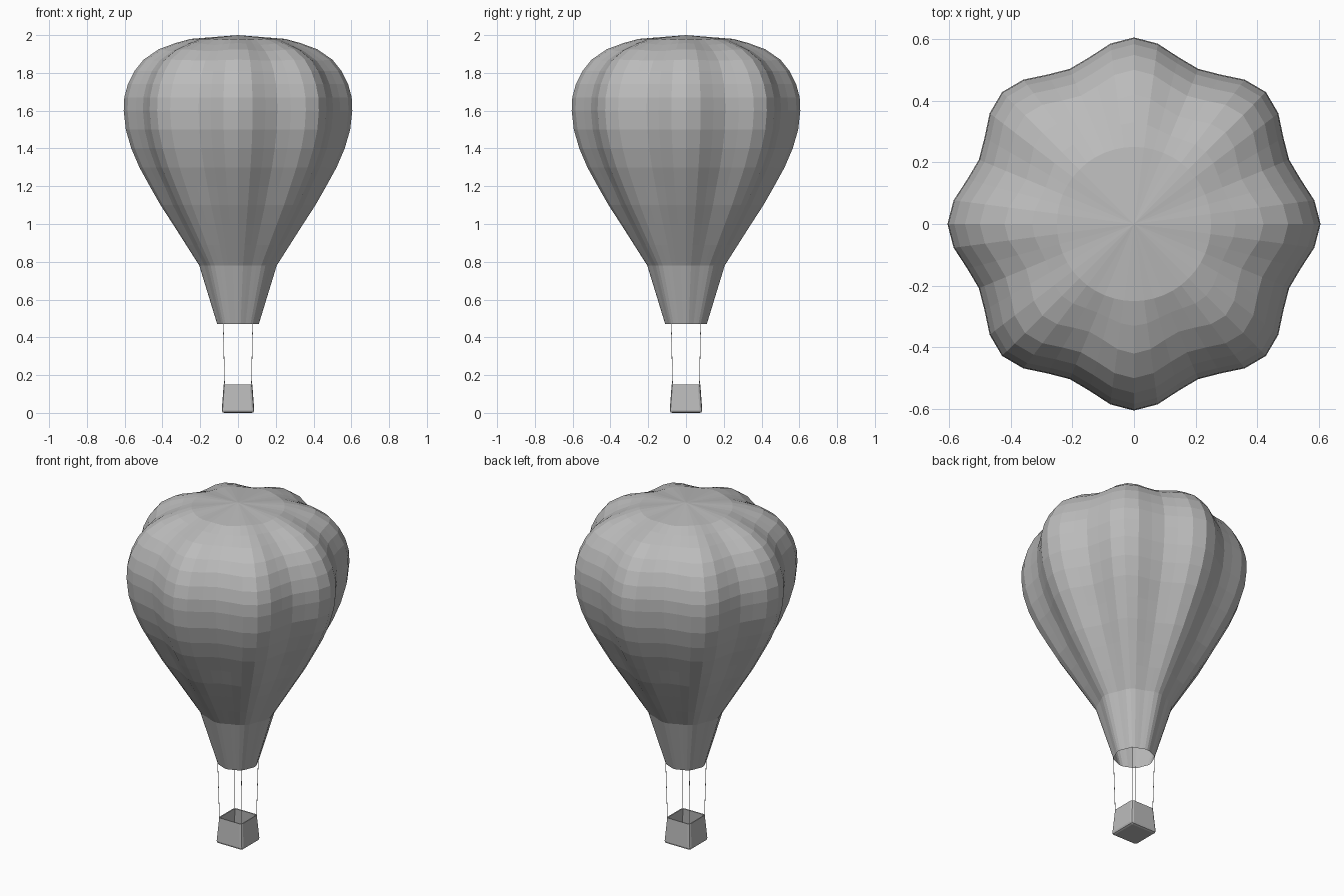
import bpy, bmesh
from math import cos, sin, pi
from mathutils import Vector

cube = bpy.data.objects.get("Cube")
if cube:
    bpy.data.objects.remove(cube, do_unlink=True)

grey = bpy.data.materials.new("plain grey")
grey.use_nodes = True
grey.diffuse_color = (0.5, 0.5, 0.5, 1)
grey.node_tree.nodes["Principled BSDF"].inputs["Base Color"].default_value = (0.5, 0.5, 0.5, 1)


def add_object(name, bm):
    bmesh.ops.recalc_face_normals(bm, faces=bm.faces)
    mesh = bpy.data.meshes.new(name)
    bm.to_mesh(mesh)
    bm.free()
    mesh.materials.append(grey)
    obj = bpy.data.objects.new(name, mesh)
    bpy.context.collection.objects.link(obj)
    return obj


def lobed_shell(name, profile, segments, apex=None):
    """Revolve (ridge radius, height, lobe depth, valley drop) into eight lobes."""
    bm = bmesh.new()
    rings = []
    for radius, z, depth, drop in profile:
        ring = []
        for i in range(segments):
            a = 2 * pi * i / segments
            valley = (1 - cos(8 * a)) / 2
            r = radius * (1 - depth * valley)
            ring.append(bm.verts.new((r * cos(a), r * sin(a), z - drop * valley)))
        rings.append(ring)
    for low, high in zip(rings, rings[1:]):
        for i in range(segments):
            j = (i + 1) % segments
            bm.faces.new((low[i], low[j], high[j], high[i]))
    if apex is not None:
        tip = bm.verts.new((0, 0, apex))
        for i in range(segments):
            bm.faces.new((rings[-1][i], rings[-1][(i + 1) % segments], tip))
    return add_object(name, bm)


# Envelope with eight bulging gores and a shallow crown
lobed_shell("envelope", [
    (0.205, 0.78, 0.06, 0), (0.275, 0.89, 0.07, 0), (0.345, 1.00, 0.08, 0),
    (0.41, 1.10, 0.09, 0), (0.467, 1.20, 0.10, 0), (0.522, 1.30, 0.10, 0),
    (0.565, 1.40, 0.10, 0), (0.594, 1.50, 0.10, 0), (0.605, 1.60, 0.10, 0),
    (0.602, 1.67, 0.10, 0), (0.583, 1.74, 0.10, 0), (0.548, 1.81, 0.10, 0),
    (0.50, 1.87, 0.10, 0.005), (0.42, 1.925, 0.10, 0.01),
    (0.33, 1.958, 0.06, 0.01), (0.25, 1.98, 0.0, 0.005)], 48, apex=2.0)

# Open skirt below the envelope
lobed_shell("skirt", [(0.11, 0.47, 0.05, 0), (0.205, 0.78, 0.06, 0)], 48)

# Open basket, rounded at the base and slightly narrower at the rim
bm = bmesh.new()
bmesh.ops.create_cube(bm, size=1)
for v in bm.verts:
    half = 0.076 if v.co.z > 0 else 0.087
    v.co = Vector((v.co.x * 2 * half, v.co.y * 2 * half, 0.15 if v.co.z > 0 else 0.0))
bmesh.ops.delete(bm, geom=[f for f in bm.faces if f.normal.z > 0.9 or
                           min(v.co.z for v in f.verts) > 0.1], context='FACES_ONLY')
rounded = [e for e in bm.edges if len(e.link_faces) == 2]
bmesh.ops.bevel(bm, geom=rounded, offset=0.014, segments=2, profile=0.5, affect='EDGES')
basket = add_object("basket", bm)
wall = basket.modifiers.new("wall", 'SOLIDIFY')
wall.thickness = 0.006
wall.offset = -1

# Thin ropes from the basket corners to the skirt
for side_x, left_right in ((-1, "right"), (1, "left")):
    for side_y, front_back in ((-1, "front"), (1, "back")):
        bottom = Vector((side_x * 0.071, side_y * 0.071, 0.14))
        top = Vector((side_x * 0.078, side_y * 0.078, 0.48))
        bm = bmesh.new()
        bmesh.ops.create_cone(bm, cap_ends=True, segments=6, radius1=0.0015,
                              radius2=0.0015, depth=(top - bottom).length)
        rope = add_object(f"rope_{front_back}_{left_right}", bm)
        rope.location = (bottom + top) / 2
        rope.rotation_mode = 'QUATERNION'
        rope.rotation_quaternion = (top - bottom).to_track_quat('Z', 'Y')
